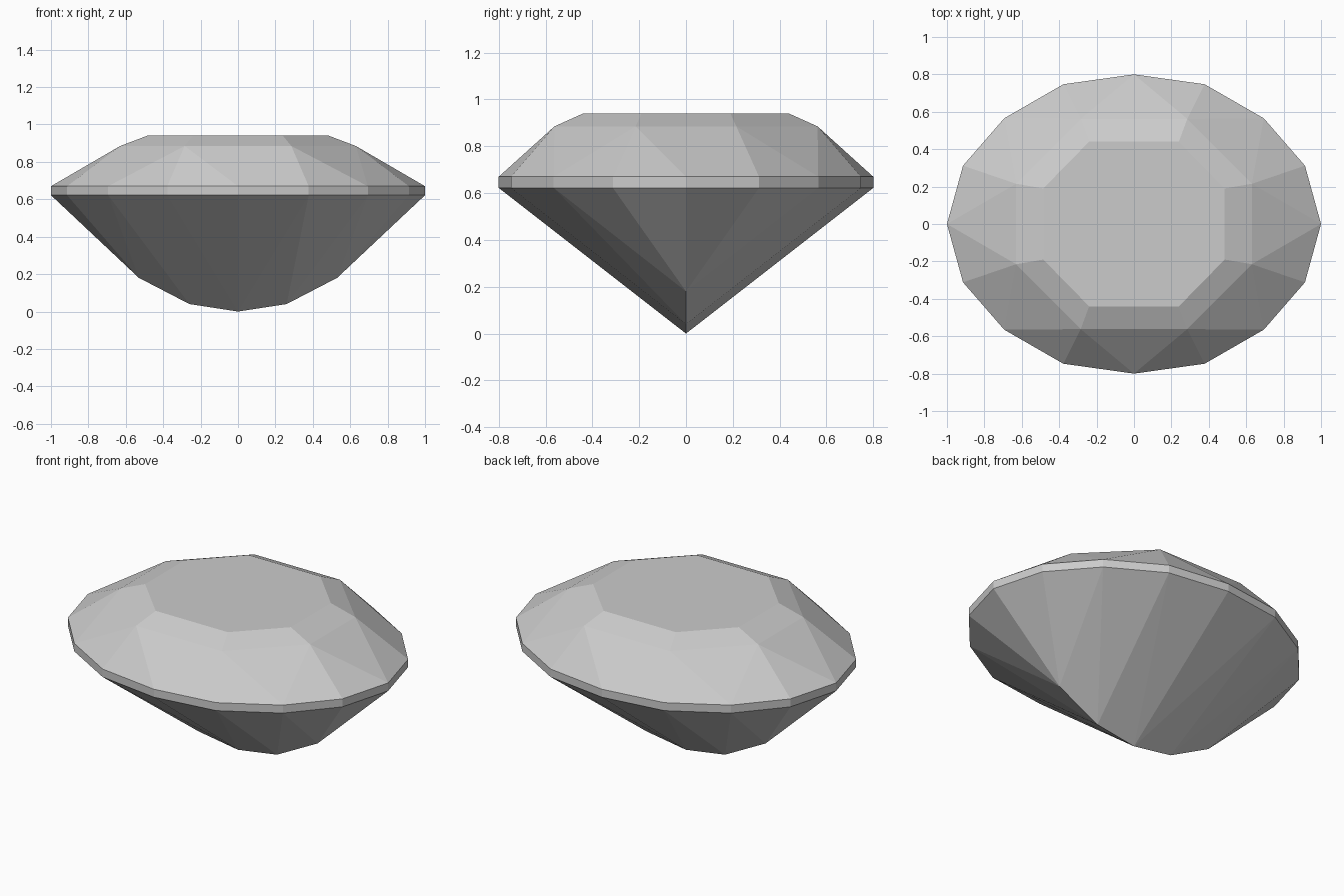
import bpy

if "Cube" in bpy.data.objects:
    bpy.data.objects.remove(bpy.data.objects["Cube"], do_unlink=True)

grey = bpy.data.materials.new("gem grey")
grey.use_nodes = True
colour = (0.6, 0.6, 0.6, 1)
grey.diffuse_color = colour
grey.node_tree.nodes["Principled BSDF"].inputs["Base Color"].default_value = colour


def quarter_part(name, faces):
    """One quarter of a part, mirrored across x and y."""
    verts, polys = [], []
    for face in faces:
        polys.append(range(len(verts), len(verts) + len(face)))
        verts += face
    mesh = bpy.data.meshes.new(name)
    mesh.from_pydata(verts, [], [list(p) for p in polys])
    mesh.materials.append(grey)
    ob = bpy.data.objects.new(name, mesh)
    bpy.context.collection.objects.link(ob)
    mirror = ob.modifiers.new("Mirror", "MIRROR")
    mirror.use_axis = (True, True, False)
    return ob


def ring(points, z):
    return [(x, y, z) for x, y in points]


# Outlines of one quarter, running from the long end to the side
outline = [(1, 0), (0.914, 0.312), (0.694, 0.565), (0.378, 0.747), (0, 0.8)]
lower = ring(outline, 0.622)
upper = ring(outline, 0.67)
step = ring([(0.63, 0), (0.63, 0.215), (0.285, 0.562), (0, 0.562)], 0.885)
table = ring([(0.485, 0), (0.485, 0.19), (0.24, 0.44), (0, 0.44)], 0.94)
keel = [(0.53, 0, 0.18), (0.26, 0, 0.04), (0, 0, 0)]

# Crown: flat table, step band and star of triangular facets
g, s = upper, step
crown = [table + [(0, 0, 0.94)]]
crown += [[s[i], s[i + 1], table[i + 1], table[i]] for i in range(3)]
crown += [[g[0], s[1], s[0]], [g[2], s[2], s[1]], [g[4], s[3], s[2]]]
crown += [[g[i], g[i + 1], s[1 + i // 2]] for i in range(4)]
quarter_part("crown", crown)

# Girdle: thin upright band
quarter_part("girdle", [[lower[i], lower[i + 1], upper[i + 1], upper[i]]
                        for i in range(4)])

# Pavilion: long facets meeting at a curved keel
g, k = lower, keel
pavilion = [[g[0], k[0], g[1]], [g[1], k[0], g[2]]]
for i in range(2):
    pavilion += [[g[i + 2], k[i], k[i + 1]], [g[i + 2], k[i + 1], g[i + 3]]]
quarter_part("pavilion", pavilion)
